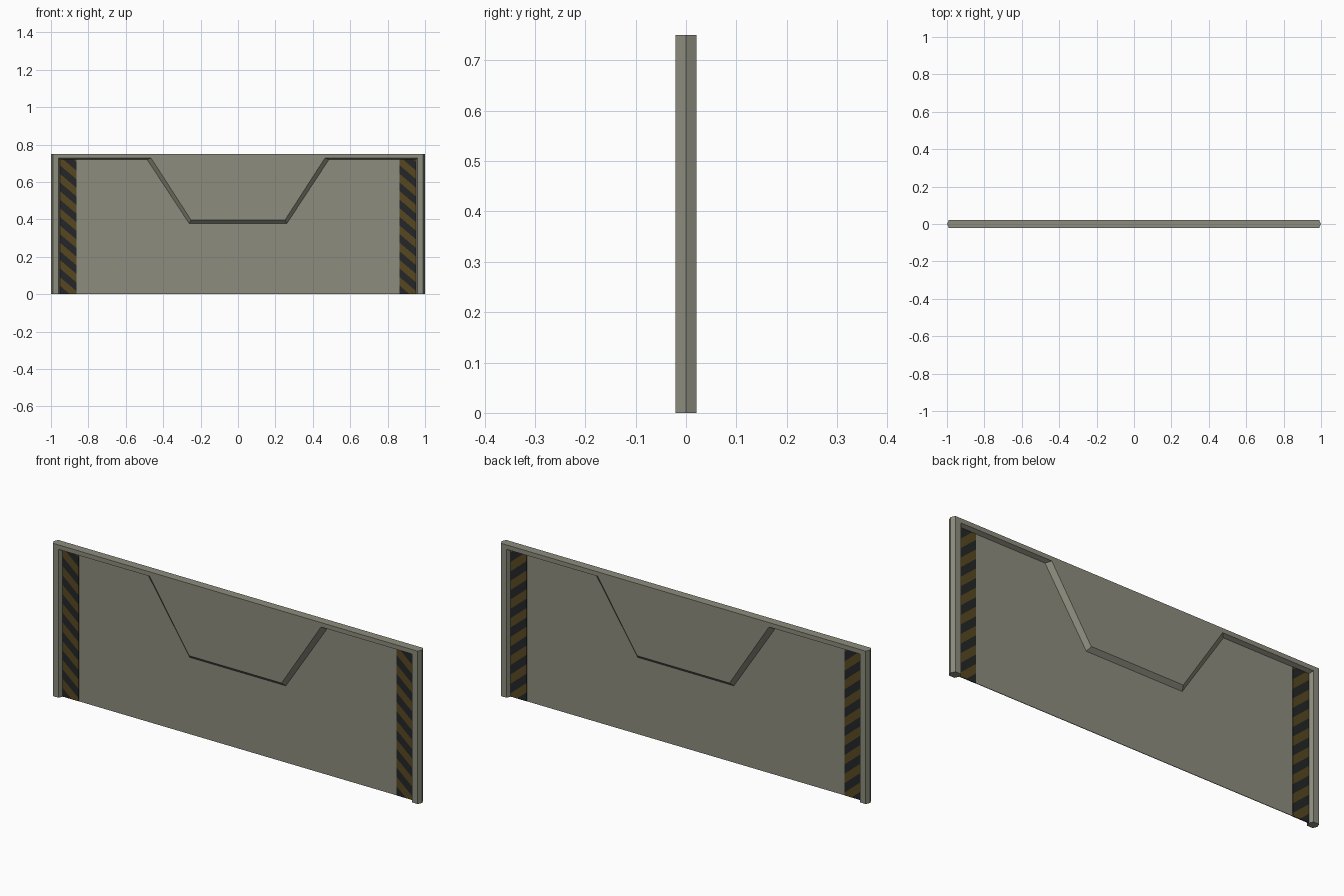
import bpy, bmesh
from mathutils import Vector

if "Cube" in bpy.data.objects:
    bpy.data.objects.remove(bpy.data.objects["Cube"])


def material(name, rgb):
    m = bpy.data.materials.new(name)
    m.diffuse_color = (*rgb, 1)
    m.use_nodes = True
    m.node_tree.nodes["Principled BSDF"].inputs["Base Color"].default_value = m.diffuse_color
    return m


GREY = material("olive grey metal", (0.268, 0.264, 0.209))
BLACK = material("warning black", (0.018, 0.019, 0.020))
YELLOW = material("dull yellow", (0.095, 0.064, 0.015))


def finish(bm, name, mats):
    bmesh.ops.recalc_face_normals(bm, faces=bm.faces)
    me = bpy.data.meshes.new(name)
    bm.to_mesh(me)
    bm.free()
    for m in mats:
        me.materials.append(m)
    ob = bpy.data.objects.new(name, me)
    bpy.context.collection.objects.link(ob)
    return ob


def box(lo, hi):
    bm = bmesh.new()
    bmesh.ops.create_cube(bm, size=1)
    lo, hi = Vector(lo), Vector(hi)
    for v in bm.verts:
        v.co = (lo + hi) / 2 + Vector([a * b for a, b in zip(v.co, hi - lo)])
    return bm


def mirrored(half):
    return half + [(-x, z) for x, z in reversed(half)]


# Frame: posts, top rim and hanging trapezoid as one outline,
# with bevelled sides running from the faces to the mid plane
face_outline = mirrored([(0.262, 0.376), (0.487, 0.718), (0.96, 0.718),
                         (0.96, 0), (0.99, 0), (0.99, 0.75)])
face_outline = mirrored([(0.251, 0.396), (0.465, 0.728), (0.96, 0.728),
                         (0.96, 0), (0.99, 0), (0.99, 0.75)])
mid_outline = mirrored([(0.262, 0.376), (0.487, 0.718), (0.95, 0.718),
                        (0.95, 0), (1.0, 0), (1.0, 0.75)])
bm = bmesh.new()
rings = [[bm.verts.new((x, y, z)) for x, z in pts]
         for y, pts in ((-0.021, face_outline), (0, mid_outline), (0.021, face_outline))]
n = len(face_outline)
for a, b in zip(rings, rings[1:]):
    for i in range(n):
        j = (i + 1) % n
        bm.faces.new((a[i], a[j], b[j], b[i]))
# Front and back faces: post, rim and trapezoid pieces that meet flush
for ring in (rings[0], rings[2]):
    y = ring[0].co.y
    top = [bm.verts.new((x, y, 0.75)) for x in (0.465, -0.465)]
    bm.faces.new((ring[0], ring[1], top[0], top[1], ring[10], ring[11]))
    for t, s in ((top[0], ring), (top[1], ring[::-1])):
        corner = bm.verts.new((s[2].co.x, y, 0.75))
        bm.faces.new((s[1], s[2], corner, t))
        bm.faces.new((s[2], s[3], s[4], s[5], corner))
bm.normal_update()
bmesh.ops.remove_doubles(bm, verts=bm.verts, dist=0.0001)
# Split the long top edges at the new points so the pieces join up
finish(bm, "frame", [GREY])

# Thin recessed sheet
finish(box((-0.953, -0.0015, 0.001), (0.953, 0.0015, 0.73)), "recessed_sheet", [GREY])

# Warning strips: thin plates cut along diagonals, coloured alternately
STEP, SLOPE = 0.046, 0.85
for side, x0, x1 in (("left", -0.953, -0.863), ("right", 0.863, 0.953)):
    bm = box((x0, -0.0025, 0.001), (x1, 0.0025, 0.722))
    for k in range(1, 18):
        bmesh.ops.bisect_plane(bm, geom=bm.verts[:] + bm.edges[:] + bm.faces[:],
                               plane_co=(x0, 0, k * STEP), plane_no=(SLOPE, 0, 1))
    for f in bm.faces:
        c = f.calc_center_median()
        f.material_index = int((c.z + SLOPE * (c.x - x0)) / STEP) % 2
    finish(bm, side + "_warning_strip", [BLACK, YELLOW])
